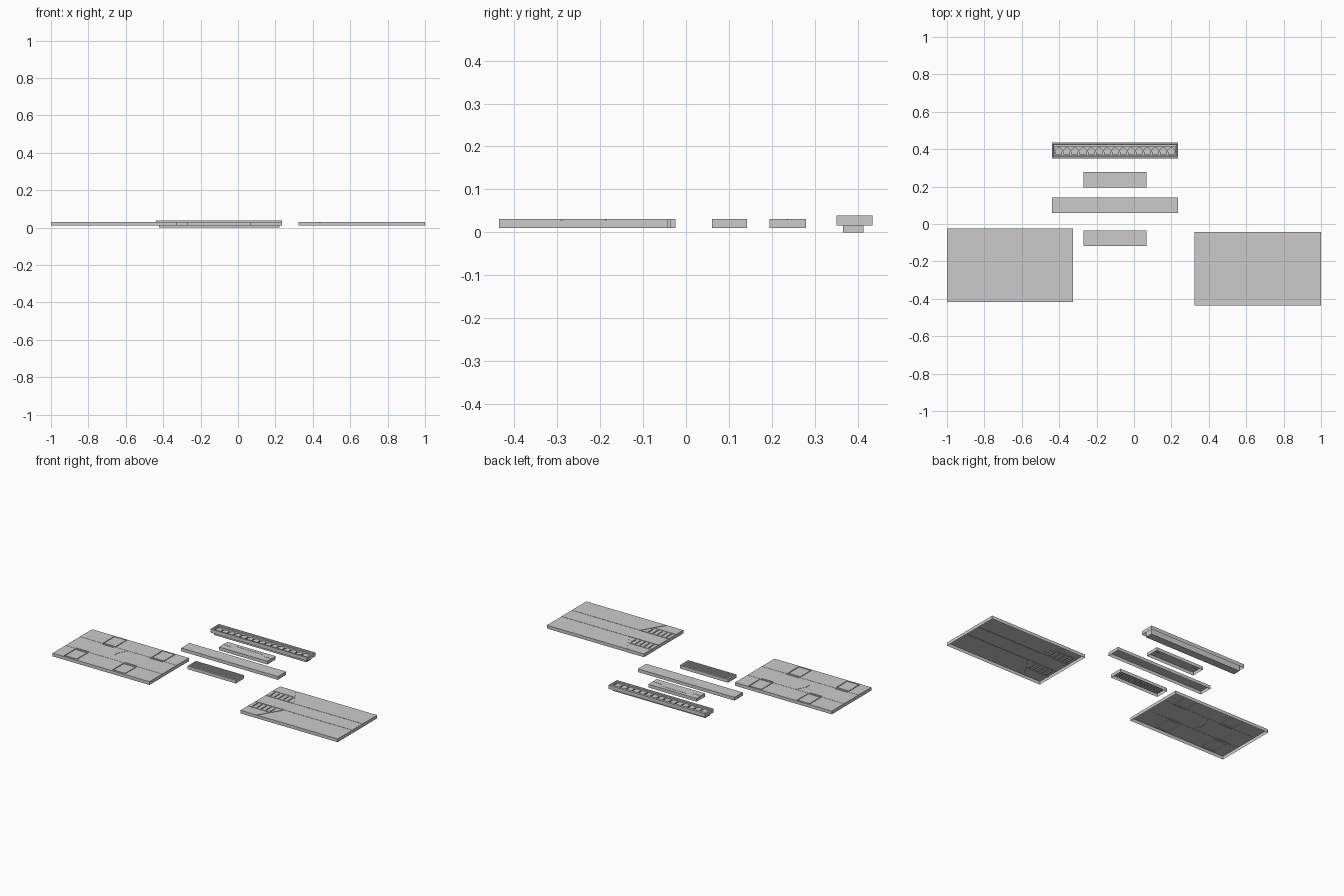
import bpy, bmesh, math
from mathutils import Matrix, Vector

if "Cube" in bpy.data.objects:
    bpy.data.objects.remove(bpy.data.objects["Cube"])

LOW, TOP = 0.0105, 0.031


def finish(bm, name):
    mesh = bpy.data.meshes.new(name)
    bm.to_mesh(mesh)
    bm.free()
    ob = bpy.data.objects.new(name, mesh)
    bpy.context.collection.objects.link(ob)
    return ob


def loft(bm, rings, cap_bottom=False):
    """Nested rectangles (x0, x1, y0, y1, z) joined by quads, last one capped."""
    loops = [[bm.verts.new(p) for p in ((a, c, z), (b, c, z), (b, d, z), (a, d, z))]
             for a, b, c, d, z in rings]
    for lo, hi in zip(loops, loops[1:]):
        for i in range(4):
            j = (i + 1) % 4
            bm.faces.new((lo[i], lo[j], hi[j], hi[i]))
    bm.faces.new(loops[-1])
    if cap_bottom:
        bm.faces.new(loops[0][::-1])


def groove(bm, p, q, w=0.004, depth=0.003):
    """Box cutter lying along the line p-q on the top face."""
    p, q = Vector(p), Vector(q)
    d, mid = q - p, (p + q) / 2
    m = (Matrix.Translation((mid.x, mid.y, TOP + 0.005 - depth / 2))
         @ Matrix.Rotation(math.atan2(d.y, d.x), 4, 'Z')
         @ Matrix.Diagonal((d.length + w, w, depth + 0.01, 1)))
    bmesh.ops.create_cube(bm, size=1, matrix=m)


def path(bm, pts, w=0.004, depth=0.003):
    for p, q in zip(pts, pts[1:]):
        groove(bm, p, q, w, depth)


def panel(name, x0, x1, y0, y1, cutter_bm=None):
    """Box with cut grooves and an open underside."""
    bm = bmesh.new()
    loft(bm, [(x0, x1, y0, y1, LOW), (x0, x1, y0, y1, TOP)], True)
    ob = finish(bm, name)
    if cutter_bm:
        cutter = finish(cutter_bm, "groove_cutter")
        mod = ob.modifiers.new("grooves", 'BOOLEAN')
        mod.operation, mod.solver, mod.object = 'DIFFERENCE', 'EXACT', cutter
        mod.use_self = True
        dg = bpy.context.evaluated_depsgraph_get()
        mesh = bpy.data.meshes.new_from_object(ob.evaluated_get(dg))
        ob.modifiers.clear()
        ob.data = mesh
        mesh.name = name
        bpy.data.objects.remove(cutter)
    bm = bmesh.new()
    bm.from_mesh(ob.data)
    bm.normal_update()
    under = [f for f in bm.faces if f.normal.z < -0.5]
    bmesh.ops.delete(bm, geom=under, context='FACES')
    bm.to_mesh(ob.data)
    bm.free()
    return ob


# Left panel: seams, hatches and centre chevron
c = bmesh.new()
for y in (-0.147, -0.291):
    groove(c, (-1.01, y), (-0.31, y), 0.002, 0.001)
path(c, [(-0.663, -0.147), (-0.695, -0.206), (-0.695, -0.238), (-0.663, -0.291)], 0.0025, 0.002)
for x, ya, yb, lip in ((-0.84, -0.032, -0.142, -0.155), (-0.503, -0.032, -0.142, -0.155),
                       (-0.925, -0.407, -0.301, -0.286), (-0.588, -0.407, -0.301, -0.286)):
    path(c, [(x, ya), (x, yb), (x + 0.086, yb), (x + 0.086, ya), (x, ya)], 0.005, 0.004)
    groove(c, (x, lip), (x + 0.083, lip), 0.005, 0.003)
panel("hatch_panel", -1, -0.325, -0.418, -0.025, c)

# Right panel: mirrored slotted wedges and long seams
c = bmesh.new()
YC = -0.2385
for s in (1, -1):
    path(c, [(0.30, YC + s * 0.0515), (0.524, YC + s * 0.0515), (0.432, YC + s * 0.205)], 0.005)
    groove(c, (0.30, YC + s * 0.1235), (0.481, YC + s * 0.1235), 0.004)
    groove(c, (0.524, YC + s * 0.0515), (1.02, YC + s * 0.0515), 0.0025, 0.003)
    for i in range(5):
        x = 0.348 + i * 0.031
        groove(c, (x, YC + s * 0.064), (x, YC + s * 0.110), 0.006, 0.005)
panel("slotted_panel", 0.323, 1, -0.435, -0.042, c)

# Plain bar and notched bar
panel("plain_bar", -0.438, 0.236, 0.06, 0.142)
c = bmesh.new()
path(c, [(-0.28, 0.236), (-0.213, 0.236), (-0.185, 0.256), (-0.015, 0.256),
         (0.013, 0.236), (0.08, 0.236)], 0.002, 0.0015)
panel("notched_bar", -0.269, 0.068, 0.195, 0.279, c)

# Slatted grille
c = bmesh.new()
for i in range(6):
    y = -0.108 + i * 0.0128
    groove(c, (-0.258, y), (0.057, y), 0.006, 0.006)
panel("slatted_grille", -0.269, 0.068, -0.118, -0.035, c)

# Vent: flanged cover with stepped rim and deep trough
bm = bmesh.new()
a, b, y0, y1 = -0.438, 0.236, 0.351, 0.4345
loft(bm, [(a, b, y0, y1, 0.0165), (a, b, y0, y1, 0.0395),
          (a + .006, b - .006, y0 + .008, y1 - .008, 0.0395),
          (a + .008, b - .008, y0 + .010, y1 - .010, 0.0365),
          (-0.423, 0.221, 0.366, 0.4135, 0.0365),
          (-0.423, 0.221, 0.366, 0.4135, 0.0)])
finish(bm, "vent_cover")

# Row of chamfered louvres in the trough
N = 15
pitch = 0.644 / N
bm = bmesh.new()
for i in range(N):
    x = -0.423 + i * pitch + 0.004
    w, ya, yb, k = pitch - 0.008, 0.371, 0.4085, 0.010
    pts = [(x, ya), (x + w, ya), (x + w, yb - k), (x + w - k, yb), (x + k, yb), (x, yb - k)]
    lo = [bm.verts.new((p[0], p[1], 0.020)) for p in pts]
    hi = [bm.verts.new((p[0], p[1], 0.031)) for p in pts]
    bm.faces.new(hi)
    bm.faces.new(lo[::-1])
    for j in range(6):
        n = (j + 1) % 6
        bm.faces.new((lo[j], lo[n], hi[n], hi[j]))
# Long rail carrying the louvres
loft(bm, [(-0.423, 0.221, 0.384, 0.396, 0.016), (-0.423, 0.221, 0.384, 0.396, 0.024)], True)
finish(bm, "vent_louvres")
